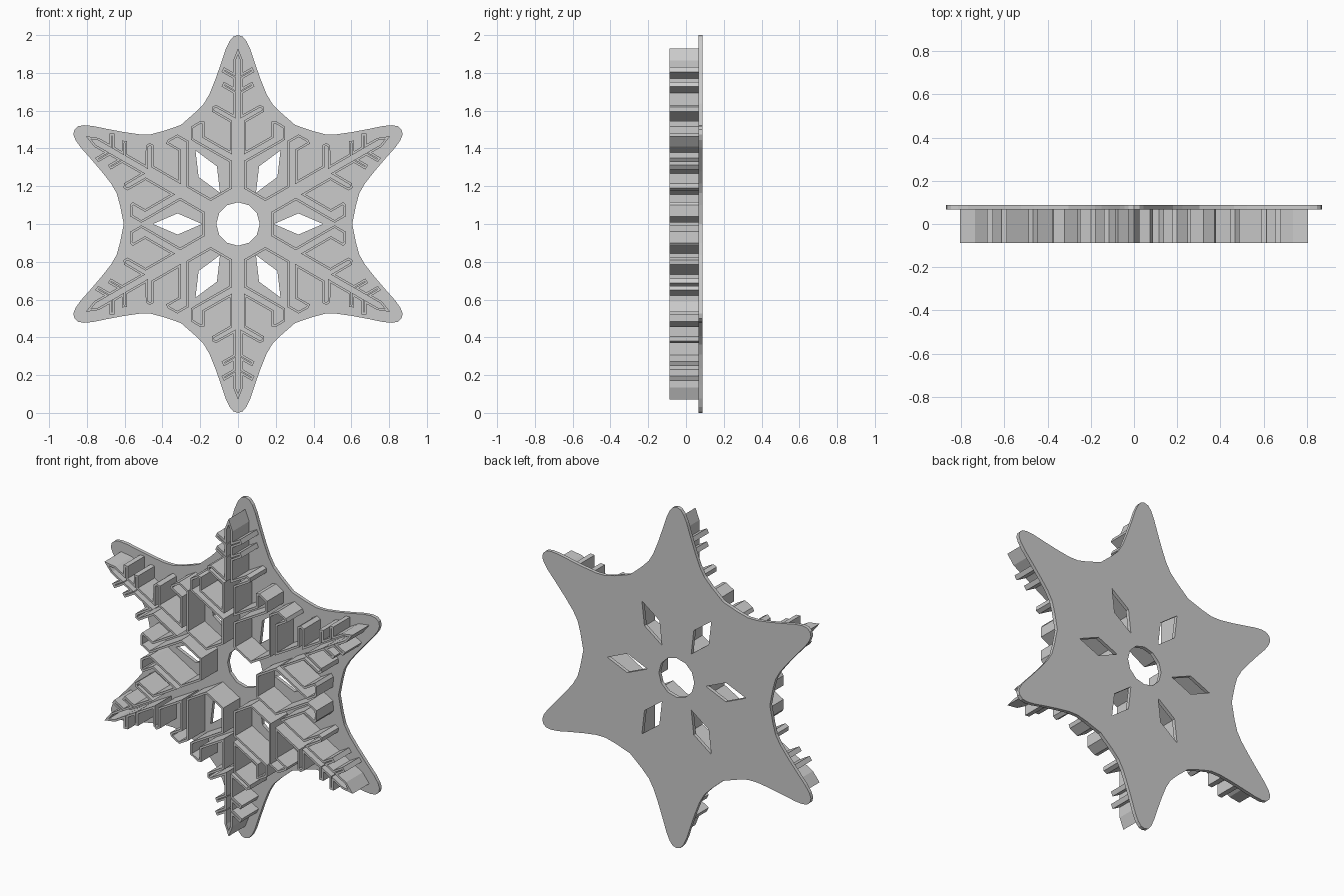
import bpy, bmesh
from math import pi, sin, cos
from mathutils import Vector

if "Cube" in bpy.data.objects:
    bpy.data.objects.remove(bpy.data.objects["Cube"])

WALL_T = 0.012
CENTRE_Z = 1.0


def six_fold(half, shared_valley):
    """Half arm (tip first, right side) -> mirrored, repeated six times, clockwise."""
    left = [(-x, z) for x, z in half[1:]][::-1]
    arm = left + (half[:-1] if shared_valley else half)
    pts = []
    for k in range(6):
        a = -k * pi / 3
        pts += [Vector((x * cos(a) - z * sin(a), x * sin(a) + z * cos(a))) for x, z in arm]
    return pts


def inset(pts, t):
    """Mitred offset to the inside of a clockwise loop."""
    out = []
    n = len(pts)
    for i, p in enumerate(pts):
        d1 = (p - pts[i - 1]).normalized()
        d2 = (pts[(i + 1) % n] - p).normalized()
        n1, n2 = Vector((d1.y, -d1.x)), Vector((d2.y, -d2.x))
        m = (n1 + n2) / (1 + n1.dot(n2))
        out.append(p + m * t)
    return out


# backing plate: star outline, round centre hole and six diamond holes
star_half = [(0, 1.0), (0.025, 0.992), (0.045, 0.968), (0.065, 0.925), (0.09, 0.85),
             (0.12, 0.765), (0.15, 0.69), (0.18, 0.638), (0.225, 0.592), (0.3025, 0.524)]
loops = [six_fold(star_half, True)]
loops.append([Vector((0.115 * cos(i * pi / 6), 0.115 * sin(i * pi / 6))) for i in range(12)])
for k in range(6):
    a = k * pi / 3
    loops.append([Vector((x * cos(a) - y * sin(a), x * sin(a) + y * cos(a)))
                  for x, y in [(0.19, 0), (0.32, 0.056), (0.45, 0), (0.32, -0.056)]])

curve = bpy.data.curves.new("backing_plate", 'CURVE')
curve.dimensions = '2D'
curve.fill_mode = 'BOTH'
curve.extrude = 0.0105
for loop in loops:
    s = curve.splines.new('POLY')
    s.points.add(len(loop) - 1)
    for pt, v in zip(s.points, loop):
        pt.co = (v.x, v.y, 0, 1)
    s.use_cyclic_u = True
    s.use_smooth = False
plate = bpy.data.objects.new("backing_plate", curve)
bpy.context.collection.objects.link(plate)
plate.rotation_euler = (pi / 2, 0, 0)
plate.location = (0, 0.077, CENTRE_Z)
bpy.context.view_layer.objects.active = plate
plate.select_set(True)
bpy.ops.object.convert(target='MESH')

# cutting wall: thin ribbon following the snowflake outline
flake_half = [(0, 0.93), (0.026, 0.865),
              (0.026, 0.802), (0.075, 0.830), (0.087, 0.805), (0.026, 0.770),   # upper barb
              (0.026, 0.725), (0.075, 0.753), (0.087, 0.728), (0.026, 0.693),   # lower barb
              (0.026, 0.580), (0.115, 0.630), (0.138, 0.620), (0.138, 0.595),   # short branch
              (0.043, 0.540), (0.043, 0.388),
              (0.178, 0.465), (0.178, 0.542), (0.200, 0.545), (0.250, 0.515),   # long branch
              (0.250, 0.447), (0.235, 0.437), (0.045, 0.328),
              (0.045, 0.1935)]                                                  # notch corner
outer = six_fold(flake_half, False)
inner = inset(outer, WALL_T)
bm = bmesh.new()
rings = [[bm.verts.new((p.x, y, p.y + CENTRE_Z)) for p in ring]
         for ring, y in ((outer, -0.0875), (inner, -0.0875), (inner, 0.0665), (outer, 0.0665))]
n = len(outer)
for r in range(4):
    a, b = rings[r], rings[(r + 1) % 4]
    for i in range(n):
        j = (i + 1) % n
        bm.faces.new((a[i], a[j], b[j], b[i]))
bmesh.ops.recalc_face_normals(bm, faces=bm.faces)
mesh = bpy.data.meshes.new("snowflake_wall")
bm.to_mesh(mesh)
bm.free()
bpy.context.collection.objects.link(bpy.data.objects.new("snowflake_wall", mesh))
